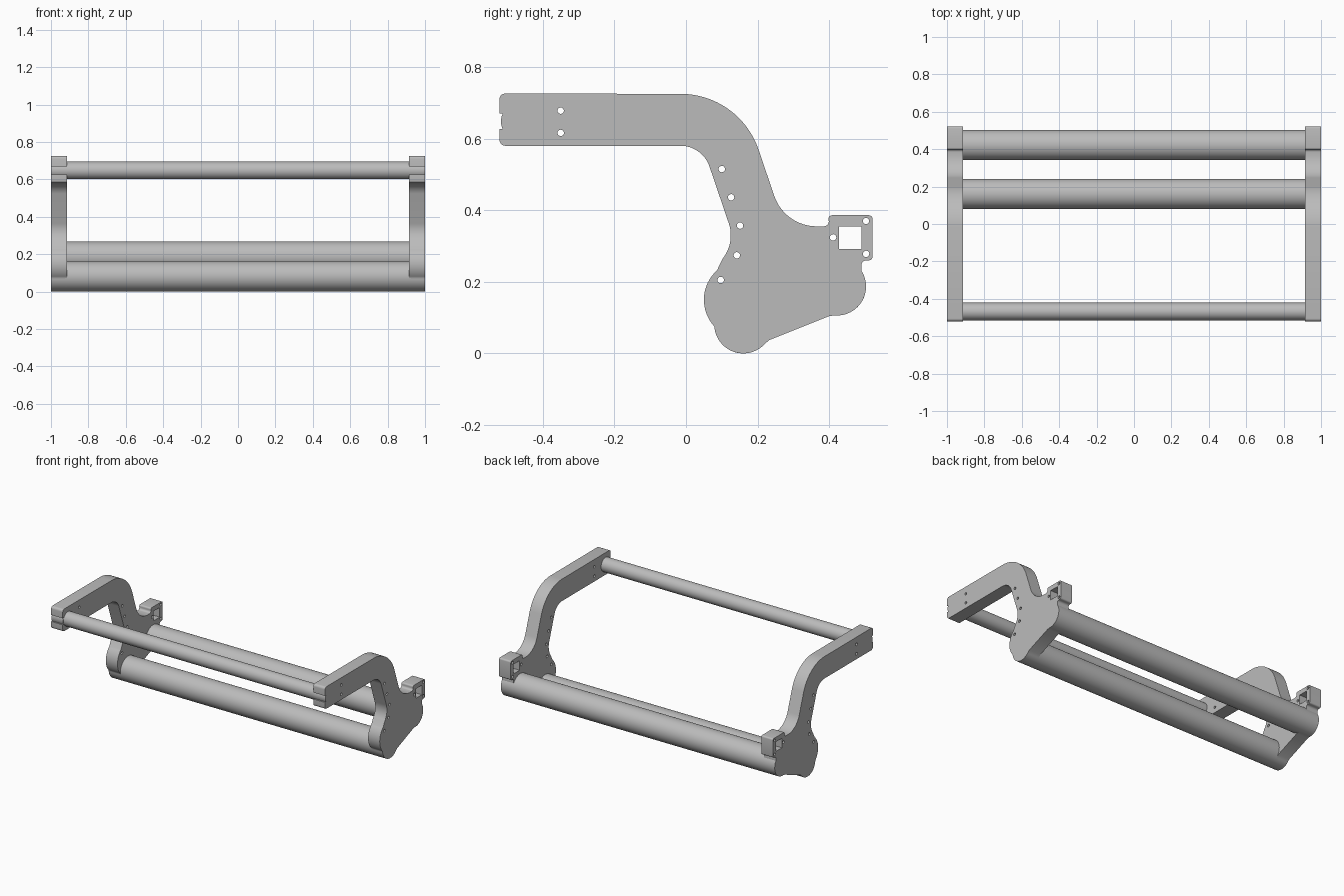
import bpy
import math
from mathutils import Matrix

cube = bpy.data.objects.get("Cube")
if cube:
    bpy.data.objects.remove(cube, do_unlink=True)

metal = bpy.data.materials.new("plain grey metal")
metal.use_nodes = True
GREY = (0.5, 0.5, 0.5, 1)
metal.diffuse_color = GREY
metal.node_tree.nodes["Principled BSDF"].inputs["Base Color"].default_value = GREY

INNER = 0.915   # inner face of each side plate
THICK = 1 - INNER


def arc(cy, cz, r, start, end, steps=16):
    """Points on a circle in the side plane, angles in degrees."""
    result = []
    for i in range(steps + 1):
        a = math.radians(start + (end - start) * i / steps)
        result.append((cy + r * math.cos(a), cz + r * math.sin(a)))
    return result


def finish(obj):
    bpy.ops.object.select_all(action="DESELECT")
    obj.select_set(True)
    bpy.context.view_layer.objects.active = obj
    bpy.ops.object.shade_smooth_by_angle(angle=math.radians(30))


# Side plate outline, clockwise from the front end of the arm
outline = (
    arc(-0.505, 0.710, 0.016, 180, 90, 5)          # arm end, top corner
    + arc(-0.015, 0.495, 0.230, 90, 20, 24)        # outer elbow
    + arc(0.365, 0.480, 0.125, 200, 270)           # sweep into the lug
    + arc(0.385, 0.369, 0.014, 270, 360, 5)
    + arc(0.408, 0.376, 0.010, 180, 90, 4)         # square lug
    + arc(0.511, 0.376, 0.010, 90, 0, 4)
    + arc(0.511, 0.270, 0.010, 0, -90, 4)
    + arc(0.504, 0.246, 0.014, 90, 200, 6)
    + arc(0.422, 0.187, 0.081, 32, -95, 24)        # rear tube seat
    + [(0.400, 0.104), (0.232, 0.037)]
    + arc(0.160, 0.081, 0.081, -45, -175, 24)      # lower tube seat
    + arc(0.160, 0.150, 0.110, 221, 132, 20)       # front bulge
    + arc(0.020, 0.330, 0.105, -38, 20)            # waist
    + arc(-0.015, 0.495, 0.085, 20, 90)            # inner elbow
    + arc(-0.505, 0.596, 0.016, 270, 180, 5)       # arm end, bottom corner
    + [(-0.521, 0.627)]
    + arc(-0.468, 0.648, 0.049, 206, 154, 8)       # notch around the front rod
    + [(-0.521, 0.670)]
)

# Through holes and the square window
hole_centres = [(-0.350, 0.678), (-0.350, 0.616), (0.100, 0.515), (0.126, 0.436),
                (0.151, 0.357), (0.142, 0.274), (0.097, 0.205), (0.411, 0.324),
                (0.503, 0.370), (0.503, 0.278)]
window = [(0.428, 0.292), (0.490, 0.292), (0.490, 0.355), (0.428, 0.355)]
loops = [outline, window] + [arc(y, z, 0.009, 0, 337.5, 15) for y, z in hole_centres]


def side_plate(name, x):
    curve = bpy.data.curves.new(name + "_profile", "CURVE")
    curve.dimensions = "2D"
    curve.fill_mode = "BOTH"
    curve.extrude = THICK / 2
    for points in loops:
        spline = curve.splines.new("POLY")
        spline.points.add(len(points) - 1)
        for point, (y, z) in zip(spline.points, points):
            point.co = (y, z, 0, 1)
        spline.use_cyclic_u = True
    helper = bpy.data.objects.new(name + "_helper", curve)
    bpy.context.collection.objects.link(helper)
    graph = bpy.context.evaluated_depsgraph_get()
    mesh = bpy.data.meshes.new_from_object(helper.evaluated_get(graph))
    bpy.data.objects.remove(helper, do_unlink=True)
    # Stand the flat profile up in the side plane
    mesh.transform(Matrix(((0, 0, 1, x), (1, 0, 0, 0), (0, 1, 0, 0), (0, 0, 0, 1))))
    mesh.materials.clear()
    mesh.materials.append(metal)
    plate = bpy.data.objects.new(name, mesh)
    bpy.context.collection.objects.link(plate)
    finish(plate)


for side, sign in (("left", 1), ("right", -1)):
    side_plate(side + "_side_plate", sign * (INNER + THICK / 2))


# Cross tubes joining the two plates
def cross_tube(name, y, z, radius):
    bpy.ops.mesh.primitive_cylinder_add(
        vertices=64, radius=radius, depth=2 * INNER + 0.02,
        location=(0, y, z), rotation=(0, math.pi / 2, 0))
    tube = bpy.context.object
    tube.name = name
    tube.data.materials.append(metal)
    finish(tube)


cross_tube("front_rod", -0.468, 0.648, 0.047)
cross_tube("lower_tube", 0.160, 0.081, 0.081)
cross_tube("rear_tube", 0.422, 0.187, 0.081)
